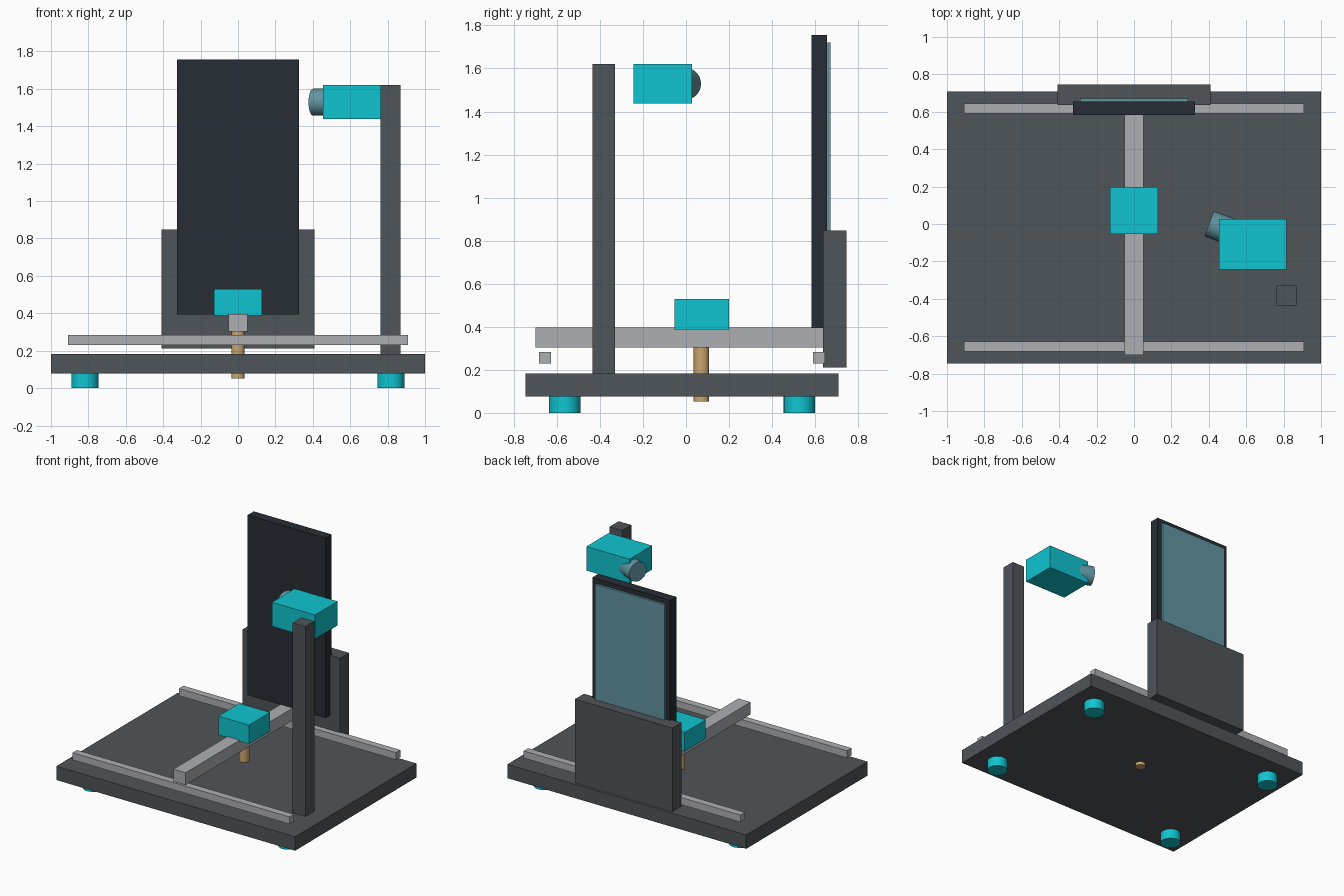
import bpy
import math
from mathutils import Vector

if "Cube" in bpy.data.objects:
    bpy.data.objects.remove(bpy.data.objects["Cube"])


def material(name, rgb):
    m = bpy.data.materials.new(name)
    m.diffuse_color = (*rgb, 1)
    m.use_nodes = True
    m.node_tree.nodes["Principled BSDF"].inputs["Base Color"].default_value = m.diffuse_color
    return m


CYAN = material("cyan", (0.005, 0.56, 0.64))
DARK = material("dark_grey", (0.078, 0.09, 0.1))
BLACK = material("near_black", (0.02, 0.027, 0.035))
LIGHT = material("light_metal", (0.42, 0.43, 0.45))
BRASS = material("brass", (0.6, 0.38, 0.16))
GLASS = material("blue_glass", (0.12, 0.3, 0.36))


def box(name, x, y, z, mat):
    """Box from (min, max) ranges."""
    bpy.ops.mesh.primitive_cube_add(size=1, location=[sum(r) / 2 for r in (x, y, z)])
    o = bpy.context.object
    o.name = name
    o.scale = [r[1] - r[0] for r in (x, y, z)]
    bpy.ops.object.transform_apply(location=False, rotation=False, scale=True)
    o.data.materials.append(mat)
    return o


def rod(name, start, end, radius, mat):
    """Cylinder between two points."""
    a, b = Vector(start), Vector(end)
    bpy.ops.mesh.primitive_cylinder_add(
        vertices=32, radius=radius, depth=(b - a).length, location=(a + b) / 2,
        rotation=(b - a).to_track_quat('Z', 'Y').to_euler())
    o = bpy.context.object
    o.name = name
    o.data.materials.append(mat)
    bpy.ops.object.shade_smooth_by_angle(angle=math.radians(35))
    return o


# Base plate on four round feet
box("base_plate", (-1, 1), (-0.745, 0.708), (0.077, 0.182), DARK)
for x in (-0.818, 0.818):
    for y in (-0.563, 0.527):
        rod("foot", (x, y, 0), (x, y, 0.08), 0.073, CYAN)

# Two side-to-side rails and the crossing gantry bar
for name, y in (("front_rail", -0.655), ("back_rail", 0.618)):
    box(name, (-0.908, 0.908), (y - 0.027, y + 0.027), (0.23, 0.284), LIGHT)
box("gantry_bar", (-0.051, 0.051), (-0.7, 0.663), (0.303, 0.396), LIGHT)

# Carriage with the tool rod passing down through the base
box("carriage", (-0.128, 0.128), (-0.053, 0.199), (0.387, 0.53), CYAN)
rod("tool_rod", (0, 0.072, 0.052), (0, 0.072, 0.39), 0.036, BRASS)

# Rear panel holding the upright screen
box("rear_panel", (-0.408, 0.408), (0.637, 0.745), (0.212, 0.847), DARK)
box("screen_body", (-0.326, 0.326), (0.582, 0.655), (0.394, 1.756), BLACK)
box("screen_glass", (-0.29, 0.29), (0.65, 0.672), (0.43, 1.72), GLASS)

# Post and camera with angled lens
box("camera_post", (0.763, 0.869), (-0.435, -0.329), (0.18, 1.62), DARK)
box("camera_body", (0.455, 0.815), (-0.243, 0.027), (1.438, 1.62), CYAN)
a = math.radians(20.5)
face = Vector((0.402, 0.002, 1.529))
rod("camera_lens", face + 0.2 * Vector((math.cos(a), -math.sin(a), 0)), face, 0.072, GLASS)
